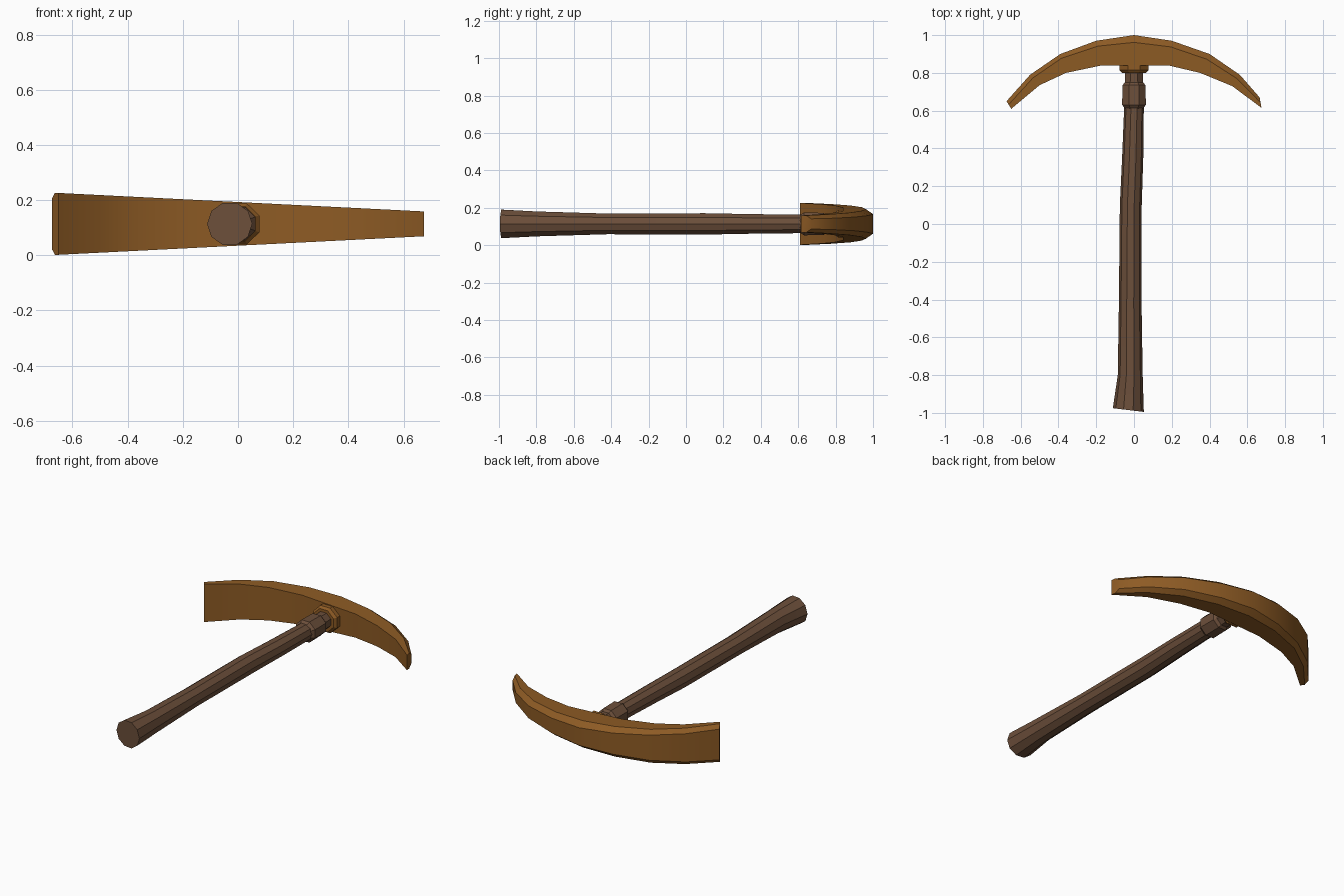
import bpy, bmesh, math
from mathutils import Vector

if "Cube" in bpy.data.objects:
    bpy.data.objects.remove(bpy.data.objects["Cube"], do_unlink=True)

MID_Z = 0.114


def material(name, colour):
    m = bpy.data.materials.new(name)
    m.use_nodes = True
    m.diffuse_color = (*colour, 1)
    m.node_tree.nodes["Principled BSDF"].inputs["Base Color"].default_value = (*colour, 1)
    return m


bronze = material("bronze brown", (0.27, 0.105, 0.018))
wood = material("dark wood", (0.15, 0.078, 0.043))


def loft(name, rings, mat):
    """Skin a list of equal-length closed rings and cap both ends."""
    bm = bmesh.new()
    loops = [[bm.verts.new(p) for p in ring] for ring in rings]
    n = len(loops[0])
    for a, b in zip(loops, loops[1:]):
        for i in range(n):
            j = (i + 1) % n
            bm.faces.new((a[i], a[j], b[j], b[i]))
    bm.faces.new(loops[0])
    bm.faces.new(loops[-1])
    bmesh.ops.recalc_face_normals(bm, faces=bm.faces)
    mesh = bpy.data.meshes.new(name)
    bm.to_mesh(mesh)
    bm.free()
    mesh.materials.append(mat)
    ob = bpy.data.objects.new(name, mesh)
    bpy.context.collection.objects.link(ob)
    bpy.ops.object.select_all(action='DESELECT')
    bpy.context.view_layer.objects.active = ob
    ob.select_set(True)
    bpy.ops.object.shade_smooth_by_angle(angle=math.radians(32))
    return ob


def round_part(name, stations, sides, turn, mat):
    """Stations are (y, centre x, radius x, radius z, end slant)."""
    rings = []
    for y, cx, rx, rz, slant in stations:
        ring = []
        for k in range(sides):
            a = turn + math.tau * k / sides
            dx = rx * math.cos(a)
            ring.append((cx + dx, y + slant * dx, MID_Z + rz * math.sin(a)))
        rings.append(ring)
    return loft(name, rings, mat)


# Curved head: inner x, inner y, outer x, outer y, bevel start, outer height ratio
head = [
    (-0.65, 0.61, -0.675, 0.65, 0.55, 0.80),
    (-0.50, 0.735, -0.55, 0.79, 0.70, 0.78),
    (-0.36, 0.80, -0.39, 0.90, 0.78, 0.75),
    (-0.17, 0.84, -0.20, 0.97, 0.78, 0.70),
    (0.0, 0.84, 0.0, 1.0, 0.76, 0.66),
    (0.18, 0.84, 0.20, 0.97, 0.75, 0.64),
    (0.35, 0.80, 0.40, 0.90, 0.72, 0.62),
    (0.52, 0.73, 0.56, 0.79, 0.65, 0.60),
    (0.675, 0.615, 0.665, 0.67, 0.50, 0.60),
]


def half_height(x):
    return 0.112 - (x + 0.65) * 0.0506


rings = []
for ix, iy, ox, oy, bevel, ratio in head:
    inner, outer = Vector((ix, iy, MID_Z)), Vector((ox, oy, MID_Z))
    corner = inner.lerp(outer, bevel)
    upper = [(inner, half_height(ix)),
             (corner, half_height(corner.x)),
             (outer, half_height(ox) * ratio)]
    ring = [p + Vector((0, 0, h)) for p, h in upper]
    ring += [p - Vector((0, 0, h)) for p, h in reversed(upper)]
    rings.append(ring)
loft("pick_head", rings, bronze)

# Wooden shaft, flared at the butt
round_part("handle", [
    (-0.985, -0.030, 0.082, 0.080, -0.12),
    (-0.80, -0.020, 0.066, 0.070, 0),
    (-0.42, -0.020, 0.060, 0.058, 0),
    (0.10, -0.017, 0.058, 0.060, 0),
    (0.35, -0.007, 0.056, 0.055, 0),
    (0.62, 0.0, 0.052, 0.052, 0),
], 10, 0, wood)

# Ferrule and neck behind the head
round_part("ferrule", [
    (0.61, 0.0, 0.050, 0.050, 0),
    (0.63, 0.0, 0.068, 0.066, 0),
    (0.735, 0.0, 0.066, 0.064, 0),
    (0.75, 0.0, 0.052, 0.052, 0),
    (0.82, 0.0, 0.050, 0.050, 0),
], 8, math.pi / 8, wood)

# Collar joining neck and head
round_part("head_collar", [
    (0.80, 0.0, 0.068, 0.068, 0),
    (0.815, 0.0, 0.084, 0.080, 0),
    (0.85, 0.0, 0.084, 0.080, 0),
], 8, math.pi / 8, bronze)
